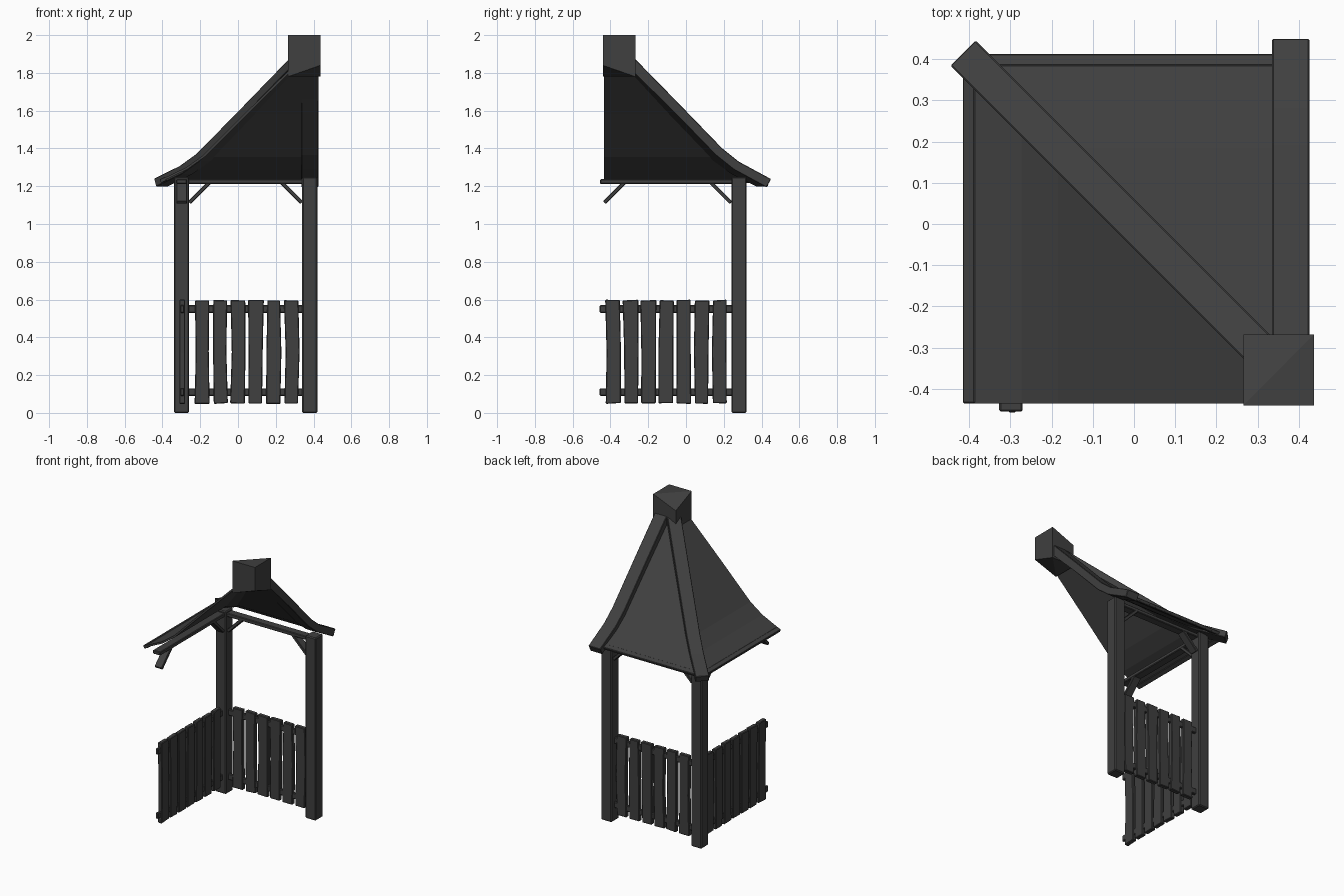
import bpy, bmesh, random
from mathutils import Vector

if "Cube" in bpy.data.objects:
    bpy.data.objects.remove(bpy.data.objects["Cube"])

random.seed(4)
dark = bpy.data.materials.new("dark_wood")
dark.diffuse_color = (0.05, 0.05, 0.05, 1)
dark.use_nodes = True
dark.node_tree.nodes["Principled BSDF"].inputs["Base Color"].default_value = dark.diffuse_color


def finish(name, bm, bevel=0.0):
    bmesh.ops.recalc_face_normals(bm, faces=bm.faces)
    me = bpy.data.meshes.new(name)
    bm.to_mesh(me)
    bm.free()
    me.materials.append(dark)
    ob = bpy.data.objects.new(name, me)
    bpy.context.collection.objects.link(ob)
    if bevel:
        m = ob.modifiers.new("bevel", 'BEVEL')
        m.width = bevel
        m.segments = 1
    return ob


def box(name, lo, hi, jitter=0.0, bevel=0.004, edit=None):
    lo, hi = Vector(lo), Vector(hi)
    bm = bmesh.new()
    bmesh.ops.create_cube(bm, size=1)
    for v in bm.verts:
        v.co = Vector([(a + b) / 2 + c * (b - a) for a, b, c in zip(lo, hi, v.co)])
        if edit:
            edit(v)
    if jitter:
        # worn plank: a middle ring and small offsets along the plank's width
        uprights = [e for e in bm.edges if abs(e.verts[0].co.z - e.verts[1].co.z) > 0.3]
        bmesh.ops.subdivide_edges(bm, edges=uprights, cuts=1)
        axis = 0 if hi.x - lo.x > hi.y - lo.y else 1
        offs = {}
        for v in bm.verts:
            k = (round(v.co.z, 3), round(v.co[axis], 3))
            offs.setdefault(k, (random.uniform(-jitter, jitter), random.uniform(-jitter, jitter) * 0.6))
            v.co[axis] += offs[k][0]
            v.co.z += offs[k][1]
    return finish(name, bm, bevel)


def sweep(name, path, side, width, thick):
    """Flat board following a path; the path is the centre of its top face."""
    side = Vector(side).normalized()
    pts = [Vector(p) for p in path]
    bm = bmesh.new()
    rings = []
    for i, p in enumerate(pts):
        t = (pts[min(i + 1, len(pts) - 1)] - pts[max(i - 1, 0)]).normalized()
        n = t.cross(side).normalized()
        if n.z < 0:
            n = -n
        s = side * width / 2
        rings.append([bm.verts.new(c) for c in
                      (p - s, p + s, p + s - n * thick, p - s - n * thick)])
    for a, b in zip(rings, rings[1:]):
        for k in range(4):
            bm.faces.new((a[k], a[(k + 1) % 4], b[(k + 1) % 4], b[k]))
    bm.faces.new(rings[0])
    bm.faces.new(rings[-1][::-1])
    return finish(name, bm, 0.003)


# posts
for label, x in (("corner_post", -0.30), ("side_post", 0.38)):
    box(label, (x - 0.04, 0.24, 0), (x + 0.04, 0.32, 1.25), bevel=0.006)

# top beams
box("back_beam", (-0.30, 0.252, 1.212), (0.38, 0.308, 1.237))
box("left_beam", (-0.327, -0.455, 1.212), (-0.27, 0.28, 1.237))

# corner braces
for i, (x0, x1) in enumerate(((-0.265, -0.155), (0.345, 0.235))):
    sweep(f"back_brace_{i}", [(x0, 0.28, 1.12), (x1, 0.28, 1.23)], (0, 1, 0), 0.055, 0.02)
for i, (y0, y1) in enumerate(((0.245, 0.135), (-0.44, -0.33))):
    sweep(f"left_brace_{i}", [(-0.298, y0, 1.12), (-0.298, y1, 1.23)], (1, 0, 0), 0.055, 0.02)

# fence rails
for z in (0.09, 0.53):
    box("back_rail", (-0.27, 0.27, z), (0.35, 0.29, z + 0.04))
    box("left_rail", (-0.305, -0.457, z), (-0.285, 0.25, z + 0.04))

# fence planks
for i in range(6):
    x = -0.19 + i * 0.095
    box(f"back_plank_{i}", (x - 0.037, 0.265, 0.05), (x + 0.037, 0.295, 0.597), jitter=0.005)
for i in range(7):
    y = -0.387 + i * 0.094
    box(f"left_plank_{i}", (-0.31, y - 0.038, 0.05), (-0.28, y + 0.038, 0.597), jitter=0.005)

# roof panels: left and back slopes meeting at the hip
profile = [(0.41, 1.228), (0.27, 1.295), (0.18, 1.36), (-0.05, 1.59), (-0.33, 1.865)]
for name, make in (("left_roof", lambda u, z: ((-u, -0.435, z), (-u, u, z))),
                   ("back_roof", lambda u, z: ((-u, u, z), (0.425, u, z)))):
    bm = bmesh.new()
    rows = [[bm.verts.new(c) for c in make(u, z)] for u, z in profile]
    for a, b in zip(rows, rows[1:]):
        bm.faces.new((a[0], a[1], b[1], b[0]))
    roof = finish(name, bm)
    m = roof.modifiers.new("thickness", 'SOLIDIFY')
    m.thickness = 0.012
    m.offset = 0

# eave trims
sweep("left_eave_trim", [(-0.401, -0.435, 1.243), (-0.401, 0.40, 1.243)], (1, 0, 0.45), 0.032, 0.022)
sweep("back_eave_trim", [(-0.40, 0.398, 1.243), (0.38, 0.398, 1.243)], (0, 1, -0.45), 0.032, 0.022)

# ridge and hip boards following the roof curve
ridge = [(0.45, 1.238), (0.28, 1.33), (0.19, 1.402), (-0.05, 1.65), (-0.30, 1.905)]
sweep("side_ridge_board", [(0.38, u, z) for u, z in ridge], (1, 0, 0), 0.09, 0.05)
hip = [(0.415, 1.24), (0.28, 1.307), (0.19, 1.372), (-0.05, 1.617), (-0.31, 1.885)]
sweep("hip_board", [(-u, u, z) for u, z in hip], (1, 1, 0), 0.086, 0.045)


# peak cap: the outer top corner dips, the inner bottom corner is raised
def shape_cap(v):
    if v.co.x < 0.35 and v.co.y > -0.355 and v.co.z > 1.9:
        v.co.z -= 0.07
    if v.co.x > 0.35 and v.co.y < -0.355 and v.co.z < 1.9:
        v.co.z += 0.06


cap = box("peak_cap", (0.265, -0.44, 1.78), (0.436, -0.268, 2.0), bevel=0, edit=shape_cap)
bm = bmesh.new()
bm.from_mesh(cap.data)
bm.verts.ensure_lookup_table()
# fold the top and bottom faces across the diagonal
for top in (True, False):
    f = next(f for f in bm.faces if (f.normal.z > 0.7 if top else f.normal.z < -0.7))
    fold = [v for v in f.verts if (v.co.x > 0.35) == (v.co.y > -0.355)]
    fold = [v for v in f.verts if v not in fold] if len(fold) != 2 else fold
    bmesh.ops.connect_verts(bm, verts=fold)
bm.to_mesh(cap.data)
bm.free()
